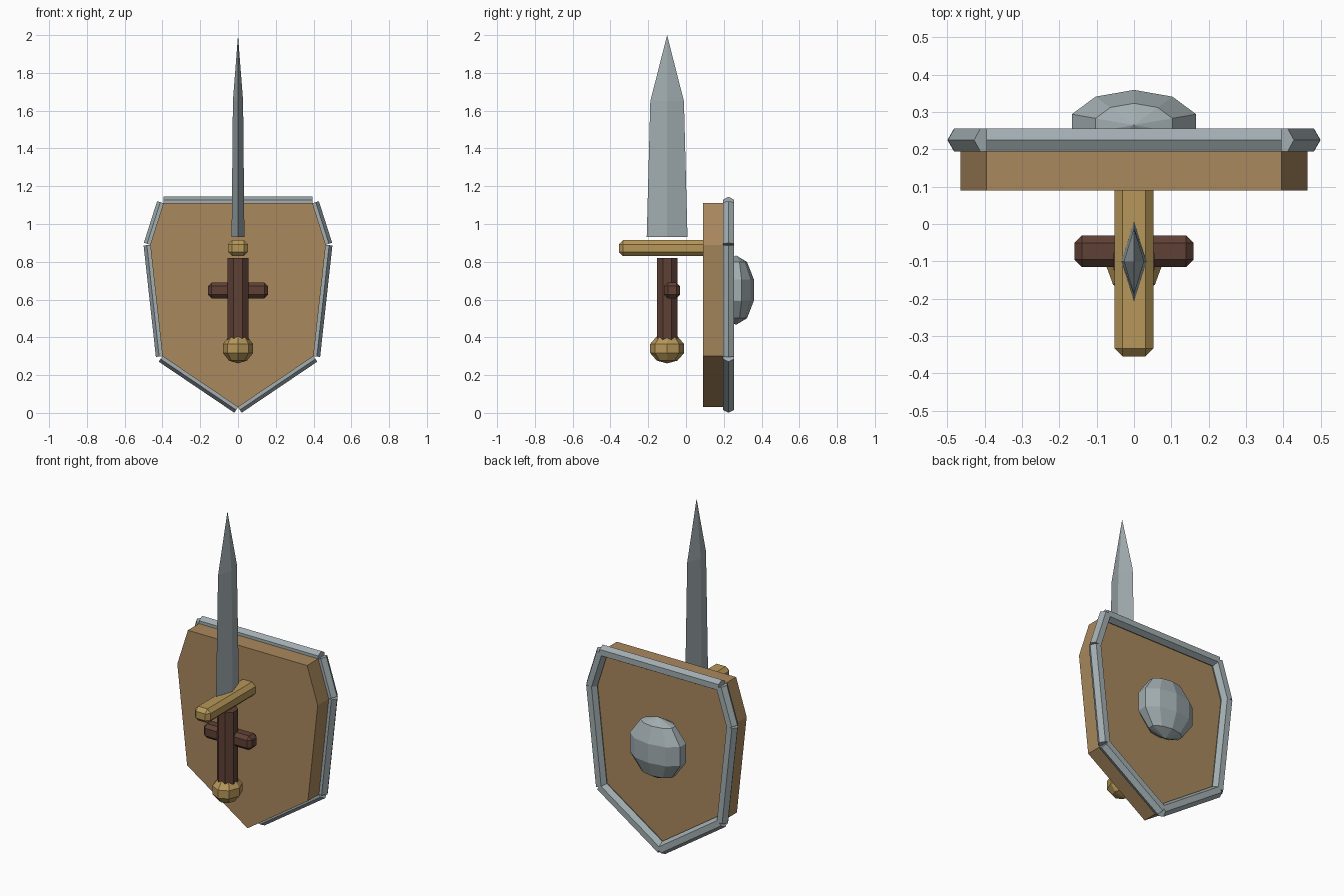
import bpy, bmesh, math
from mathutils import Vector, Matrix

if "Cube" in bpy.data.objects:
    bpy.data.objects.remove(bpy.data.objects["Cube"])


def material(name, rgb):
    m = bpy.data.materials.new(name)
    m.diffuse_color = (*rgb, 1)
    m.use_nodes = True
    m.node_tree.nodes["Principled BSDF"].inputs["Base Color"].default_value = m.diffuse_color
    return m


WOOD = material("tan wood", (0.40, 0.25, 0.112))
STEEL = material("grey steel", (0.36, 0.42, 0.44))
GOLD = material("dull gold", (0.47, 0.31, 0.10))
LEATHER = material("dark brown leather", (0.115, 0.052, 0.036))


def finish(name, bm, mat):
    bmesh.ops.recalc_face_normals(bm, faces=bm.faces[:])
    me = bpy.data.meshes.new(name)
    bm.to_mesh(me)
    bm.free()
    me.materials.append(mat)
    ob = bpy.data.objects.new(name, me)
    bpy.context.collection.objects.link(ob)
    return ob


def bevelled_box(name, centre, size, bevel, mat):
    bm = bmesh.new()
    bmesh.ops.create_cube(bm, size=1)
    bmesh.ops.scale(bm, vec=size, verts=bm.verts[:])
    bmesh.ops.bevel(bm, geom=bm.edges[:], offset=bevel, segments=1, affect='EDGES')
    bmesh.ops.translate(bm, vec=centre, verts=bm.verts[:])
    return finish(name, bm, mat)


def ball(name, centre, radii, segments, rings, mat):
    bm = bmesh.new()
    bmesh.ops.create_uvsphere(bm, u_segments=segments, v_segments=rings, radius=1)
    bmesh.ops.scale(bm, vec=radii, verts=bm.verts[:])
    bmesh.ops.translate(bm, vec=centre, verts=bm.verts[:])
    return finish(name, bm, mat)


def rod(name, a, b, radius, sides, side_axis, mat, turn=0.0):
    # prism from a to b with a corner pointing along the side axis (plus turn)
    a, b = Vector(a), Vector(b)
    u = Vector(side_axis).normalized()
    v = (b - a).normalized().cross(u)
    bm = bmesh.new()
    loops = []
    for end in (a, b):
        loops.append([bm.verts.new(end + radius * (math.cos(t) * u + math.sin(t) * v))
                      for t in (turn + math.tau * i / sides for i in range(sides))])
    for i in range(sides):
        j = (i + 1) % sides
        bm.faces.new((loops[0][i], loops[0][j], loops[1][j], loops[1][i]))
    for loop in loops:
        bm.faces.new(loop)
    return finish(name, bm, mat)


# shield board: outline extruded in depth
half = [(0.395, 1.11), (0.465, 0.89), (0.40, 0.30)]
outline = half + [(0, 0.03)] + [(-x, z) for x, z in reversed(half)]
bm = bmesh.new()
front = bm.faces.new([bm.verts.new((x, 0.09, z)) for x, z in outline])
ext = bmesh.ops.extrude_face_region(bm, geom=[front], use_keep_orig=True)
bmesh.ops.translate(bm, vec=(0, 0.12, 0),
                    verts=[g for g in ext["geom"] if isinstance(g, bmesh.types.BMVert)])
finish("shield_board", bm, WOOD)

# shield rim: one hexagonal bar along each edge of the board
for i, (x0, z0) in enumerate(outline):
    x1, z1 = outline[(i + 1) % len(outline)]
    rod(f"rim_bar_{i + 1}", (x0, 0.225, z0), (x1, 0.225, z1), 0.035, 6,
        (z1 - z0, 0, x0 - x1), STEEL)

# domed boss on the back of the shield
ball("shield_boss", (0, 0.265, 0.65), (0.184, 0.099, 0.184), 10, 5, STEEL)

# blade: diamond section tapering to a point
bm = bmesh.new()
rings = [[bm.verts.new((sx * hx, -0.1 + sy * hy, z))
          for sx, sy in ((1, 0), (0, 1), (-1, 0), (0, -1))]
         for hx, hy, z in ((0.034, 0.108, 0.93), (0.027, 0.089, 1.65))]
tip = bm.verts.new((0, -0.1, 2.0))
for i in range(4):
    j = (i + 1) % 4
    bm.faces.new((rings[0][i], rings[0][j], rings[1][j], rings[1][i]))
    bm.faces.new((rings[1][i], rings[1][j], tip))
bm.faces.new(rings[0])
finish("blade", bm, STEEL)

# hilt
bevelled_box("cross_guard", (0, -0.1, 0.872), (0.105, 0.51, 0.085), 0.022, GOLD)
rod("grip", (0, -0.1, 0.36), (0, -0.1, 0.82), 0.059, 8, (1, 0, 0), LEATHER, math.pi / 8)
ball("pommel", (0, -0.1, 0.341), (0.083, 0.094, 0.079), 8, 5, GOLD)

# short bar crossing the grip
bevelled_box("shield_handle", (0, -0.073, 0.648), (0.318, 0.085, 0.085), 0.02, LEATHER)
